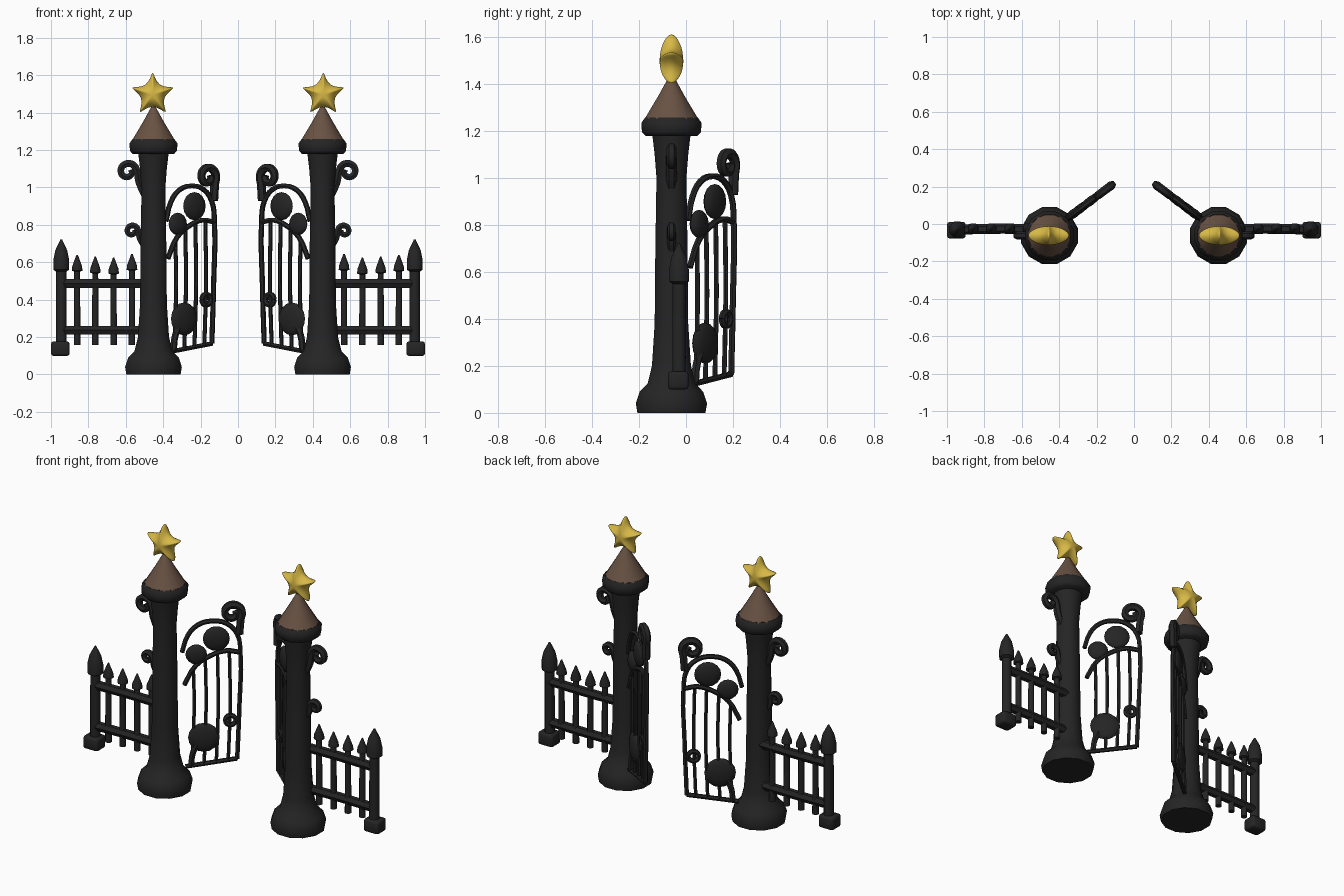
import bpy, bmesh, math
from mathutils import Matrix, Vector

cube = bpy.data.objects.get("Cube")
if cube:
    bpy.data.objects.remove(cube, do_unlink=True)


def material(name, rgb):
    m = bpy.data.materials.new(name)
    m.use_nodes = True
    m.diffuse_color = (*rgb, 1)
    m.node_tree.nodes["Principled BSDF"].inputs["Base Color"].default_value = (*rgb, 1)
    return m


IRON = material("black iron", (0.018, 0.018, 0.018))
ROOF = material("brown roof", (0.14, 0.085, 0.057))
GOLD = material("star gold", (0.68, 0.48, 0.06))
PILLAR = Vector((0.452, -0.062, 0))
FENCE_Y = -0.03


def finish(name, mesh, mat, angle=50, subdivide=0):
    """Smooth the part and mirror it to the other side of the gateway."""
    obj = bpy.data.objects.new(name, mesh)
    bpy.context.collection.objects.link(obj)
    mesh.materials.clear()
    mesh.materials.append(mat)
    bpy.ops.object.select_all(action='DESELECT')
    obj.select_set(True)
    bpy.context.view_layer.objects.active = obj
    bpy.ops.object.shade_smooth_by_angle(angle=math.radians(angle))
    if subdivide:
        sub = obj.modifiers.new("Subdivision", 'SUBSURF')
        sub.levels = sub.render_levels = subdivide
    obj.modifiers.new("Mirror", 'MIRROR').use_mirror_merge = False
    return obj


def from_bmesh(name, bm, mat, **options):
    bmesh.ops.recalc_face_normals(bm, faces=bm.faces)
    mesh = bpy.data.meshes.new(name)
    bm.to_mesh(mesh)
    bm.free()
    return finish(name, mesh, mat, **options)


def lathe(name, profile, centre, mat, sides=12, **options):
    """Turn a list of (radius, height) about a vertical axis."""
    bm = bmesh.new()
    rings = []
    for r, z in profile:
        angles = [math.tau * (i + 0.5) / sides for i in range(sides)]
        rings.append([bm.verts.new((centre[0] + r * math.cos(a),
                                    centre[1] + r * math.sin(a), z)) for a in angles])
    for low, high in zip(rings, rings[1:]):
        for i in range(sides):
            j = (i + 1) % sides
            bm.faces.new((low[i], low[j], high[j], high[i]))
    bm.faces.new(rings[0])
    bm.faces.new(rings[-1])
    return from_bmesh(name, bm, mat, **options)


def tube(name, points, radius, end_scale=1.0):
    """Sweep a round bar along a smooth path."""
    curve = bpy.data.curves.new(name, 'CURVE')
    curve.dimensions = '3D'
    curve.bevel_depth = radius
    curve.bevel_resolution = 1
    curve.resolution_u = 3
    curve.use_fill_caps = True
    spline = curve.splines.new('BEZIER')
    spline.bezier_points.add(len(points) - 1)
    for i, (bp, p) in enumerate(zip(spline.bezier_points, points)):
        bp.co = p
        bp.handle_left_type = bp.handle_right_type = 'AUTO'
        bp.radius = 1 + (end_scale - 1) * i / (len(points) - 1)
    temp = bpy.data.objects.new(name + "_path", curve)
    bpy.context.collection.objects.link(temp)
    graph = bpy.context.evaluated_depsgraph_get()
    mesh = bpy.data.meshes.new_from_object(temp.evaluated_get(graph))
    bpy.data.objects.remove(temp, do_unlink=True)
    return finish(name, mesh, IRON)


def spiral(cx, cz, r0, r1, a0, a1, squash=1.0, steps=11):
    """Points (x, z) curling inwards between two angles in degrees."""
    points = []
    for i in range(steps):
        t = i / (steps - 1)
        a, r = math.radians(a0 + (a1 - a0) * t), r0 + (r1 - r0) * t
        points.append((cx + squash * r * math.cos(a), cz + r * math.sin(a)))
    return points


# Pillar with flared foot, collar and conical roof
lathe("pillar", [(0.15, 0), (0.157, 0.04), (0.14, 0.09), (0.105, 0.125), (0.086, 0.2),
                 (0.074, 0.38), (0.071, 0.7), (0.066, 1.0), (0.074, 1.1), (0.085, 1.19)],
      PILLAR, IRON)
lathe("pillar_collar", [(0.115, 1.18), (0.13, 1.195), (0.133, 1.235), (0.116, 1.258)],
      PILLAR, IRON)
lathe("pillar_roof", [(0.118, 1.25), (0.06, 1.345), (0.012, 1.43)], PILLAR, ROOF, sides=16)

# Puffy five-pointed star
bm = bmesh.new()
star_centre = PILLAR + Vector((0.004, 0, 1.497))


def star_ring(scale, y):
    ring = []
    for i in range(10):
        a = math.pi / 2 + math.tau * i / 10
        r = scale * (0.04 if i % 2 else 0.187)
        ring.append(bm.verts.new(star_centre + Vector((r * math.cos(a), y, r * math.sin(a)))))
    return ring


front, rim, back = star_ring(0.55, -0.042), star_ring(1, 0), star_ring(0.55, 0.042)
poles = [bm.verts.new(star_centre + Vector((0, y, 0))) for y in (-0.055, 0.055)]
for i in range(10):
    j = (i + 1) % 10
    bm.faces.new((front[i], front[j], rim[j], rim[i]))
    bm.faces.new((rim[i], rim[j], back[j], back[i]))
    bm.faces.new((poles[0], front[j], front[i]))
    bm.faces.new((poles[1], back[i], back[j]))
from_bmesh("star", bm, GOLD, angle=180, subdivide=2)

# Scroll brackets on the outer side of the pillar
for name, cx, cz, r, thick in (("upper_scroll", 0.59, 1.085, 0.05, 0.023),
                               ("lower_scroll", 0.567, 0.767, 0.034, 0.019)):
    path = [(0.49, cz - 2.8 * r), (cx - 1.25 * r, cz - 1.2 * r)]
    path += spiral(cx, cz, r, 0.4 * r, 180, -210)
    tube(name, [(x, PILLAR.y, z) for x, z in path], thick, 0.8)

# Fence: rails, pickets and end post
for name, z in (("fence_lower_rail", 0.237), ("fence_upper_rail", 0.486)):
    tube(name, [(0.47, -0.03, z), (0.7, FENCE_Y + 0.005, z), (0.95, FENCE_Y, z)], 0.027)
for n, (x, top) in enumerate(((0.567, 0.645), (0.665, 0.625), (0.763, 0.63), (0.86, 0.64))):
    lathe(f"fence_picket_{n + 1}",
          [(0.019, 0.158), (0.017, top - 0.09), (0.031, top - 0.085),
           (0.028, top - 0.06), (0.004, top)], (x, FENCE_Y + 0.005), IRON, sides=8)
lathe("fence_post", [(0.03, 0.13), (0.029, 0.55), (0.046, 0.56), (0.046, 0.61),
                     (0.034, 0.665), (0.005, 0.722)], (0.945, FENCE_Y), IRON, sides=8)
bm = bmesh.new()
bmesh.ops.create_cube(bm, size=1, matrix=Matrix.Translation((0.95, FENCE_Y - 0.003, 0.138))
                      @ Matrix.Diagonal((0.1, 0.088, 0.078, 1)))
bmesh.ops.bevel(bm, geom=list(bm.edges), offset=0.014, segments=2, profile=0.5,
                affect='EDGES')
from_bmesh("fence_post_foot", bm, IRON)

# Gate leaf, swung open backwards: (x, z) is placed on the slanted gate plane
SLOPE = 0.75


def on_gate(x, z):
    return Vector((x, 0.02 + SLOPE * (0.37 - x), z))


def gate_bar(name, path, radius, end_scale=1.0):
    return tube(name, [on_gate(x, z) for x, z in path], radius, end_scale)


gate_bar("gate_frame", [(0.14, 0.165), (0.13, 0.5), (0.126, 0.82), (0.14, 0.925), (0.185, 0.99),
                        (0.25, 1.008), (0.315, 0.985), (0.36, 0.92), (0.385, 0.82)], 0.014)
gate_bar("gate_lower_arch", [(0.13, 0.815), (0.19, 0.825), (0.26, 0.795), (0.325, 0.735),
                             (0.375, 0.62)], 0.014)
gate_bar("gate_bottom_bar", [(0.14, 0.165), (0.37, 0.12)], 0.013)
gate_bar("gate_brace", [(0.345, 0.13), (0.335, 0.21), (0.29, 0.31)], 0.018)
for n, (x, low, high) in enumerate(((0.175, 0.155, 0.82), (0.228, 0.145, 0.81),
                                    (0.282, 0.135, 0.78), (0.335, 0.125, 0.72))):
    gate_bar(f"gate_bar_{n + 1}", [(x + 0.005, low), (x - 0.004, 0.5), (x, high)], 0.011)
gate_bar("gate_scroll", [(0.13, 0.93)] + spiral(0.163, 1.057, 0.06, 0.022, 215, -200, 0.8),
         0.024, 0.85)
gate_bar("gate_ring", spiral(0.17, 0.4, 0.029, 0.029, 0, 360, 0.8), 0.014)

# Round lens-shaped ornaments on the gate leaf
turn = Matrix.Rotation(-math.atan(SLOPE), 4, 'Z')
for name, x, z, r in (("gate_top_disc", 0.233, 0.9, 0.075),
                      ("gate_side_disc", 0.322, 0.805, 0.06),
                      ("gate_bottom_disc", 0.288, 0.297, 0.088)):
    bm = bmesh.new()
    bmesh.ops.create_uvsphere(bm, u_segments=12, v_segments=8, radius=1)
    bmesh.ops.transform(bm, verts=bm.verts, matrix=Matrix.Translation(on_gate(x, z)) @ turn
                        @ Matrix.Diagonal((r, 0.024, r, 1)))
    from_bmesh(name, bm, IRON)
